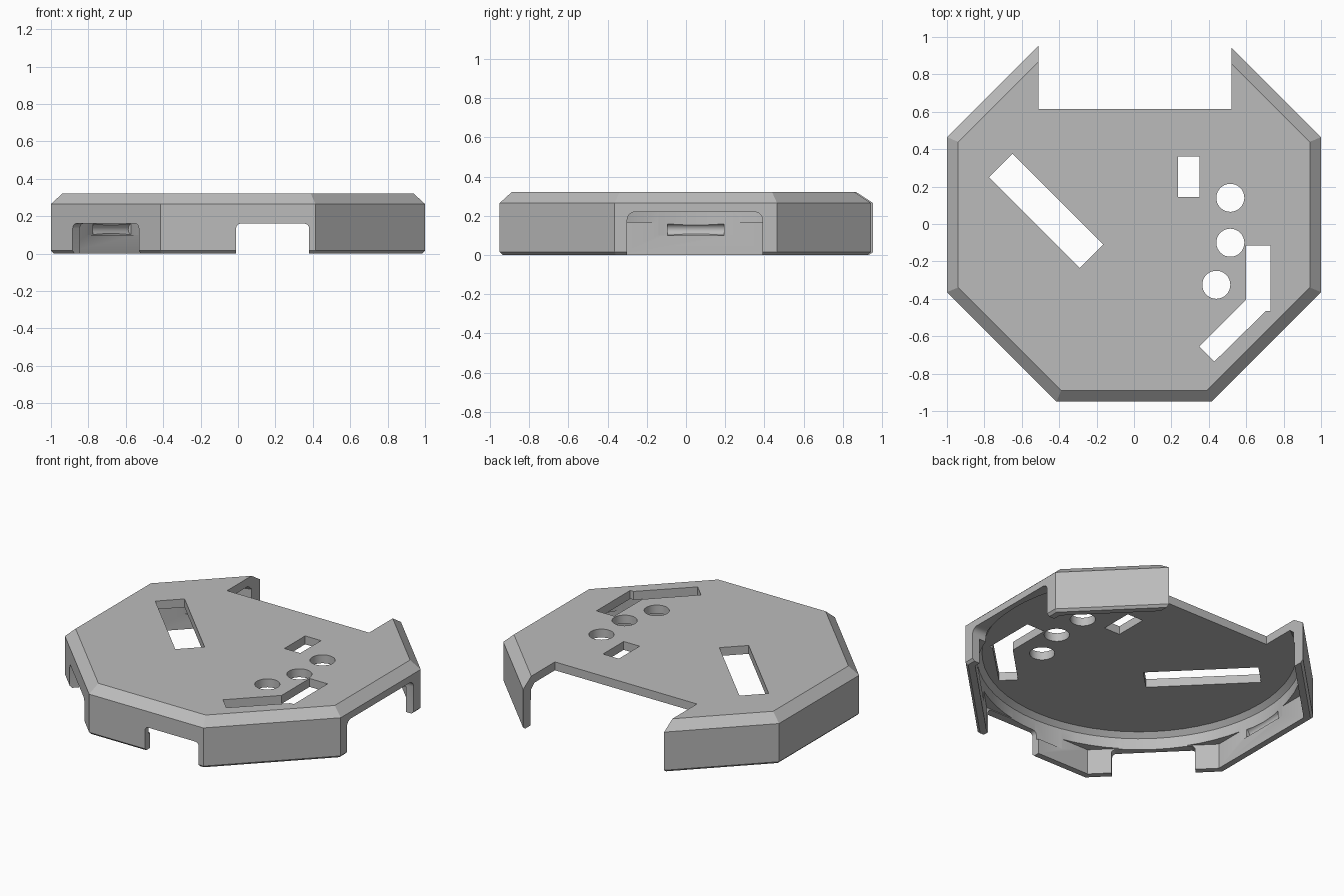
import bpy
from math import pi, cos, sin, radians
from mathutils import Matrix, Vector

cube = bpy.data.objects.get("Cube")
if cube:
    bpy.data.objects.remove(cube, do_unlink=True)

CENTRE_Y = 0.05      # centre of the full octagon
INNER = 0.945        # apothem of the inner wall
CEILING = 0.265


def make_object(name, verts, faces):
    mesh = bpy.data.meshes.new(name)
    mesh.from_pydata(verts, [], faces)
    obj = bpy.data.objects.new(name, mesh)
    bpy.context.collection.objects.link(obj)
    return obj


def loft(name, rings):
    """Closed solid through matching rings of points."""
    n = len(rings[0])
    verts = [p for ring in rings for p in ring]
    faces = [list(range(n))[::-1], list(range(len(verts) - n, len(verts)))]
    for k in range(len(rings) - 1):
        for i in range(n):
            j = (i + 1) % n
            faces.append([k * n + i, k * n + j, (k + 1) * n + j, (k + 1) * n + i])
    return make_object(name, verts, faces)


def ring(radius, z, sides, x=0, y=CENTRE_Y, turn=0):
    return [(x + radius * cos(turn + 2 * pi * i / sides),
             y + radius * sin(turn + 2 * pi * i / sides), z) for i in range(sides)]


def octagon(apothem, z):
    return ring(apothem / cos(pi / 8), z, 8, turn=pi / 8)


def prism(name, outline, z0, z1):
    return loft(name, [[(x, y, z) for x, y in outline] for z in (z0, z1)])


def on_wall(obj, degrees):
    """Turn a part built for the +x wall to another wall of the octagon."""
    obj.data.transform(Matrix.Translation((0, CENTRE_Y, 0)) @ Matrix.Rotation(radians(degrees), 4, 'Z'))
    return obj


def wall_notch(name, degrees, u0, u1, top, r=0.025):
    """Opening from the rim upward with rounded upper corners."""
    arc = [(u1 - r + r * cos(t * pi / 8), top - r + r * sin(t * pi / 8)) for t in range(5)]
    arc += [(u0 + r - r * sin(t * pi / 8), top - r + r * cos(t * pi / 8)) for t in range(5)]
    outline = [(u0, -0.1), (u1, -0.1)] + arc
    return on_wall(loft(name, [[(x, u, z) for u, z in outline] for x in (0.85, 1.1)]), degrees)


def snap_groove(name, degrees):
    """Half-round pocket in the inside of a wall."""
    rings = [[(INNER + 0.03 * cos(t * pi / 8), u, 0.13 + 0.03 * sin(t * pi / 8))
              for t in range(16)] for u in (0.145, -0.145)]
    return on_wall(loft(name, rings), degrees)


def cut(target, cutter):
    for obj in (target, cutter):
        bpy.ops.object.select_all(action='DESELECT')
        bpy.context.view_layer.objects.active = obj
        obj.select_set(True)
        bpy.ops.object.mode_set(mode='EDIT')
        bpy.ops.mesh.select_all(action='SELECT')
        bpy.ops.mesh.normals_make_consistent(inside=False)
        bpy.ops.object.mode_set(mode='OBJECT')
    mod = target.modifiers.new(cutter.name, 'BOOLEAN')
    mod.operation = 'DIFFERENCE'
    mod.solver = 'EXACT'
    mod.object = cutter
    bpy.context.view_layer.objects.active = target
    bpy.ops.object.modifier_apply(modifier=mod.name)
    bpy.data.objects.remove(cutter, do_unlink=True)


# Outer shell with chamfered top and rim
case = loft("case_cover", [octagon(0.985, 0), octagon(1, 0.015), octagon(1, 0.265), octagon(0.94, 0.32)])

# Cavity: octagonal below, round under the ceiling
cut(case, loft("lower_cavity", [octagon(INNER, -0.1), octagon(INNER, 0.165)]))
cut(case, loft("round_cavity", [ring(0.965, 0.1, 64), ring(0.965, CEILING - 0.03, 64),
                                ring(0.935, CEILING, 64)]))

# Open bay at the back
cut(case, prism("back_bay", [(-0.51, 0.615), (0.52, 0.615), (0.52, 1.3), (-0.51, 1.3)], -0.2, 0.5))

# Openings in the walls and pockets inside them
cut(case, wall_notch("left_opening", 0, -0.35, 0.34, 0.22, 0.04))
cut(case, wall_notch("front_opening", 270, -0.01, 0.38, 0.16))
cut(case, wall_notch("corner_opening", 225, -0.25, 0.25, 0.16))
for angle in (45, 135, 180):
    cut(case, snap_groove("snap_groove", angle))

# Holes through the top plate
for x, y in ((0.515, 0.14), (0.515, -0.1), (0.44, -0.325)):
    cut(case, loft("round_hole", [ring(0.075, z, 32, x, y) for z in (0.2, 0.4)]))
slots = [
    [(0.235, 0.145), (0.35, 0.145), (0.35, 0.36), (0.235, 0.36)],
    [(-0.775, 0.25), (-0.29, -0.235), (-0.165, -0.11), (-0.65, 0.375)],
    [(0.6, -0.115), (0.6, -0.405), (0.35, -0.655), (0.43, -0.735),
     (0.705, -0.465), (0.73, -0.465), (0.73, -0.115)],
]
for outline in slots:
    cut(case, prism("slot", outline, 0.2, 0.4))

# Plain grey plastic
grey = bpy.data.materials.new("grey_plastic")
grey.use_nodes = True
colour = (0.5, 0.5, 0.5, 1)
grey.diffuse_color = colour
grey.node_tree.nodes["Principled BSDF"].inputs["Base Color"].default_value = colour
case.data.materials.clear()
case.data.materials.append(grey)
for poly in case.data.polygons:
    poly.material_index = 0

bpy.ops.object.select_all(action='DESELECT')
case.select_set(True)
bpy.context.view_layer.objects.active = case
bpy.ops.object.shade_smooth_by_angle(angle=radians(25))
